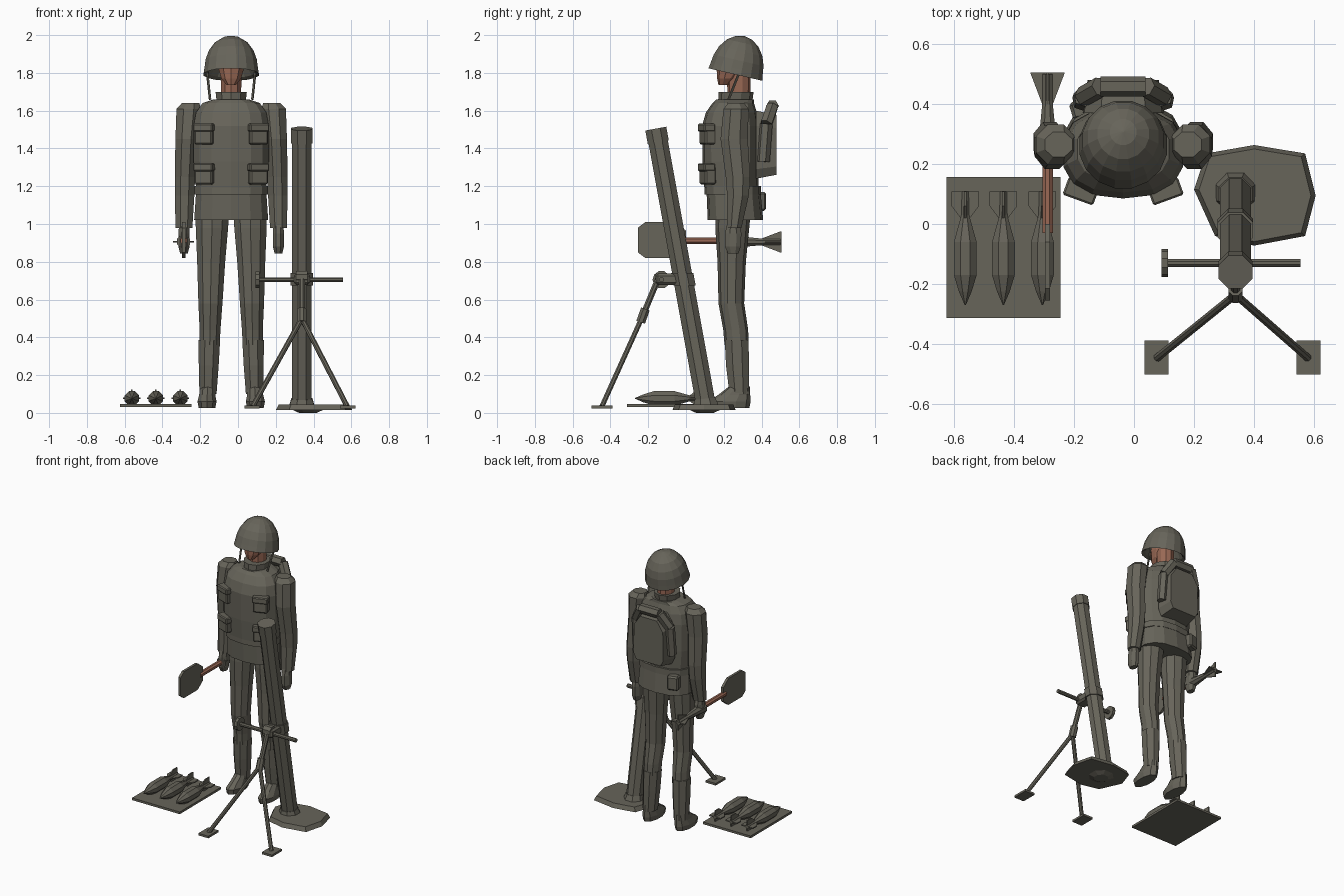
import bpy, bmesh, math
from mathutils import Matrix, Vector

if "Cube" in bpy.data.objects:
    bpy.data.objects.remove(bpy.data.objects["Cube"])

MX = -0.036                                   # centre line of the figure


def mat(name, col):
    m = bpy.data.materials.new(name)
    m.diffuse_color = (*col, 1)
    m.use_nodes = True
    m.node_tree.nodes["Principled BSDF"].inputs["Base Color"].default_value = m.diffuse_color
    return m


OLIVE = mat("olive_grey", (0.135, 0.128, 0.102))
SKIN = mat("skin_brown", (0.32, 0.14, 0.09))


def finish(name, bm, m=OLIVE, M=None):
    if M:
        bm.transform(M)
    bmesh.ops.recalc_face_normals(bm, faces=bm.faces)
    me = bpy.data.meshes.new(name)
    bm.to_mesh(me)
    bm.free()
    me.materials.append(m)
    ob = bpy.data.objects.new(name, me)
    bpy.context.collection.objects.link(ob)


def loft(name, secs, n=10, p=2.0, m=OLIVE, M=None):
    """Stack of rings (z, cx, cy, rx, ry)."""
    bm = bmesh.new()
    f = lambda c: math.copysign(abs(c) ** (2 / p), c)
    rings = []
    for z, cx, cy, rx, ry in secs:
        a = [2 * math.pi * (i + 0.5) / n for i in range(n)]
        rings.append([bm.verts.new((cx + rx * f(math.cos(t)), cy + ry * f(math.sin(t)), z)) for t in a])
    for A, B in zip(rings, rings[1:]):
        for i in range(n):
            j = (i + 1) % n
            bm.faces.new((A[i], A[j], B[j], B[i]))
    bm.faces.new(rings[0])
    bm.faces.new(rings[-1])
    finish(name, bm, m, M)


def rod(name, p, q, r, n=8, r2=None, m=OLIVE):
    p, q = Vector(p), Vector(q)
    d = q - p
    bm = bmesh.new()
    bmesh.ops.create_cone(bm, cap_ends=True, segments=n, radius1=r, radius2=r if r2 is None else r2, depth=d.length)
    bm.transform(Matrix.Rotation(math.pi / n, 4, 'Z'))
    finish(name, bm, m, Matrix.Translation((p + q) / 2) @ d.to_track_quat('Z', 'Y').to_matrix().to_4x4())


def box(name, c, s, rz=0, bevel=0.0):
    bm = bmesh.new()
    bmesh.ops.create_cube(bm, size=1, matrix=Matrix.Diagonal((*s, 1)))
    if bevel:
        bmesh.ops.bevel(bm, geom=bm.edges[:], offset=bevel, segments=1, affect='EDGES')
    finish(name, bm, OLIVE, Matrix.Translation(c) @ Matrix.Rotation(rz, 4, 'Z'))


def prism(name, pts, t, M, taper=1.0):
    """Flat outline extruded by t along local z."""
    bm = bmesh.new()
    A = [bm.verts.new((x, y, -t / 2)) for x, y in pts]
    mx = sum(x for x, y in pts) / len(pts)
    my = sum(y for x, y in pts) / len(pts)
    B = [bm.verts.new((mx + (x - mx) * taper, my + (y - my) * taper, t / 2)) for x, y in pts]
    bm.faces.new(A)
    bm.faces.new(B)
    for i in range(len(pts)):
        j = (i + 1) % len(pts)
        bm.faces.new((A[i], A[j], B[j], B[i]))
    finish(name, bm, OLIVE, M)


T = Matrix.Translation
YZ = Matrix(((0, 0, 1, 0), (1, 0, 0, 0), (0, 1, 0, 0), (0, 0, 0, 1)))   # outline in the y-z plane
BACK = Matrix(((-1, 0, 0, 0), (0, 0, 1, 0), (0, 1, 0, 0), (0, 0, 0, 1)))  # outline in x-z, extruded to +y


def fins(name, c, y0, y1, y2, r0, r1):
    pts = [(r0, y0), (r1, y1), (r1, y2), (-r1, y2), (-r1, y1), (-r0, y0)]
    prism(name + "_flat", pts, 0.008, T(c))
    prism(name + "_upright", [(y, x) for x, y in pts], 0.008, T(c) @ YZ)


# torso, belt and jacket skirt
loft("jacket_skirt", [(1.02, MX, .262, .2, .147), (1.165, MX, .252, .19, .143)], 14, 2.5)
loft("belt", [(1.155, MX, .248, .198, .15), (1.2, MX, .248, .198, .15)], 14, 2.5)
loft("jacket", [(1.19, MX, .24, .19, .143), (1.33, MX, .237, .203, .15), (1.52, MX, .235, .203, .15),
                (1.59, MX, .24, .19, .135), (1.64, MX, .25, .155, .11), (1.66, MX, .26, .095, .1)], 14, 2.5)
loft("collar", [(1.64, MX, .26, .08, .09), (1.7, MX, .265, .087, .093)], 10)

# head and neck
loft("neck", [(1.66, MX, .28, .055, .06), (1.86, MX, .28, .058, .065)], 10, m=SKIN)
loft("head", [(1.735, MX, .20, .025, .028), (1.77, MX, .22, .055, .055), (1.82, MX, .24, .07, .078),
              (1.9, MX, .25, .075, .085), (1.94, MX, .26, .06, .06)], 10, m=SKIN)

# helmet, rim tilted down to the back
dome = [(.1, .07), (.0, .128), (-.012, .149), (.02, .144), (.065, .138), (.115, .12), (.16, .087), (.187, .045), (.197, .003)]
loft("helmet", [(z, 0, 0, r, r) for z, r in dome], 16,
     M=T((MX, .264, 1.803)) @ Matrix.Rotation(math.radians(-13), 4, 'X'))

# paired parts of the figure
for s, side in ((-1, "right"), (1, "left")):
    X = lambda off: MX + s * off
    rod(side + "_chin_strap", (X(.128), .285, 1.81), (X(.112), .225, 1.66), .007, 6)
    loft(side + "_sleeve", [(1.64, X(.215), .265, .05, .045), (1.61, X(.225), .265, .07, .072),
                            (1.45, X(.237), .255, .063, .078), (1.25, X(.245), .275, .058, .07),
                            (1.15, X(.247), .275, .056, .062), (.98, X(.25), .255, .048, .042)], 8)
    loft(side + "_hand", [(1.0, X(.248), .25, .03, .035), (.95, X(.25), .25, .032, .047),
                          (.88, X(.25), .248, .032, .045), (.845, X(.25), .25, .022, .03)], 8)
    loft(side + "_trouser_leg", [(1.06, X(.1), .25, .093, .092), (.98, X(.102), .245, .09, .09),
                                 (.8, X(.106), .242, .078, .075), (.58, X(.11), .24, .067, .068),
                                 (.44, X(.112), .263, .058, .066), (.36, X(.114), .268, .056, .064)], 10)
    loft(side + "_boot_shaft", [(.385, X(.116), .268, .062, .068), (.25, X(.119), .273, .057, .066),
                                (.1, X(.123), .282, .049, .056)], 8)
    loft(side + "_boot_foot", [(.025, X(.128), .23, .046, .105), (.06, X(.128), .23, .053, .112),
                               (.095, X(.127), .255, .045, .085), (.14, X(.124), .283, .042, .055)], 10)
    # chest pouches with flaps
    for k, z in (("upper", 1.475), ("lower", 1.265)):
        box(f"{side}_{k}_pouch", (X(.14), .115, z), (.1, .06, .11), s * .35, .008)
        box(f"{side}_{k}_pouch_flap", (X(.141), .109, z + .035), (.108, .062, .042), s * .35, .006)

box("hip_pouch", (MX - .135, .385, 1.12), (.08, .06, .1), .3, .01)

# backpack with horseshoe blanket roll
half = [(.11, 1.24), (.135, 1.29), (.13, 1.52), (.075, 1.6)]
arch = half + [(-x, z) for x, z in reversed(half)]
prism("backpack", arch, .11, T((MX, .425, 0)) @ BACK, .88)
path = [(.137, .41, 1.33), (.132, .425, 1.53), (.075, .458, 1.625)]
path += [(-x, y, z) for x, y, z in reversed(path)]
for a, b in zip(path, path[1:]):
    rod("blanket_roll", (MX + a[0], a[1], a[2]), (MX + b[0], b[1], b[2]), .034, 6)

# hand-held spade with finned tail
SX = -.288
prism("spade_blade", [(-.255, .98), (-.215, 1.01), (-.06, 1.01), (0, .965), (0, .865), (-.06, .82),
                      (-.215, .82), (-.255, .85)], .018, T((SX, 0, 0)) @ YZ)
rod("spade_handle", (SX, -.03, .912), (SX, .24, .912), .019, 8, m=SKIN)
rod("spade_tail", (SX, .22, .907), (SX, .41, .905), .038, 8, .018)
fins("spade_fins", (SX, 0, .905), .4, .5, .505, .018, .056)
rod("spade_tail_core", (SX, .4, .905), (SX, .5, .905), .018, 8)

# ammunition board with three bombs
box("ammunition_board", (-.435, -.078, .038), (.38, .47, .016))
for x in (-.562, -.435, -.305):
    loft("bomb_body", [(y, 0, 0, r, r) for y, r in
                       ((-.27, .002), (-.225, .023), (-.17, .041), (-.06, .041), (.03, .014), (.11, .012))],
         8, M=T((x, 0, .077)) @ Matrix.Rotation(-math.pi / 2, 4, 'X'))
    fins("bomb_fins", (x, 0, .077), .015, .06, .108, .012, .046)

# mortar barrel
TX = .338
a, b = Vector((TX, .108, .03)), Vector((TX, -.16, 1.505))
rod("mortar_barrel", a, b, .056)
rod("muzzle_ring", a.lerp(b, .95), b, .061)

# base plate with spade foot under it
plate = [(.40, .263), (.57, .235), (.605, .095), (.57, -.04), (.40, -.072), (.27, -.04), (.2, .115), (.24, .235)]
prism("base_plate", plate, .03, T((0, 0, .03)), .92)
rod("base_socket", (TX, .105, .03), (TX, .1, .075), .075, 8, .06)
rod("base_spike", (.37, .1, .0), (.37, .1, .025), .05, 8, .11)

# barrel clamp, cross bar and crank wheel
box("barrel_clamp", (TX, -.075, .708), (.085, .17, .06), 0, .012)
loft("clamp_collar", [(.675, TX, -.008, .064, .064), (.74, TX, -.02, .064, .064)], 8)
rod("clamp_pivot", (TX - .03, -.13, .72), (TX + .03, -.13, .72), .035)
rod("cross_bar", (.1, -.13, .705), (.555, -.13, .705), .014)
rod("crank_wheel", (.092, -.13, .705), (.113, -.13, .705), .047, 10)

# bipod
top = (TX, -.235, .5)
rod("bipod_column", (TX, -.145, .715), top, .017)
rod("bipod_hinge", (TX, -.215, .55), (TX, -.24, .48), .026)
for s, side in ((-1, "right"), (1, "left")):
    fx = .328 + s * .25
    rod(side + "_bipod_leg", top, (fx, -.445, .035), .014)
    box(side + "_bipod_foot", (fx + s * .003, -.445, .032), (.08, .113, .015))
